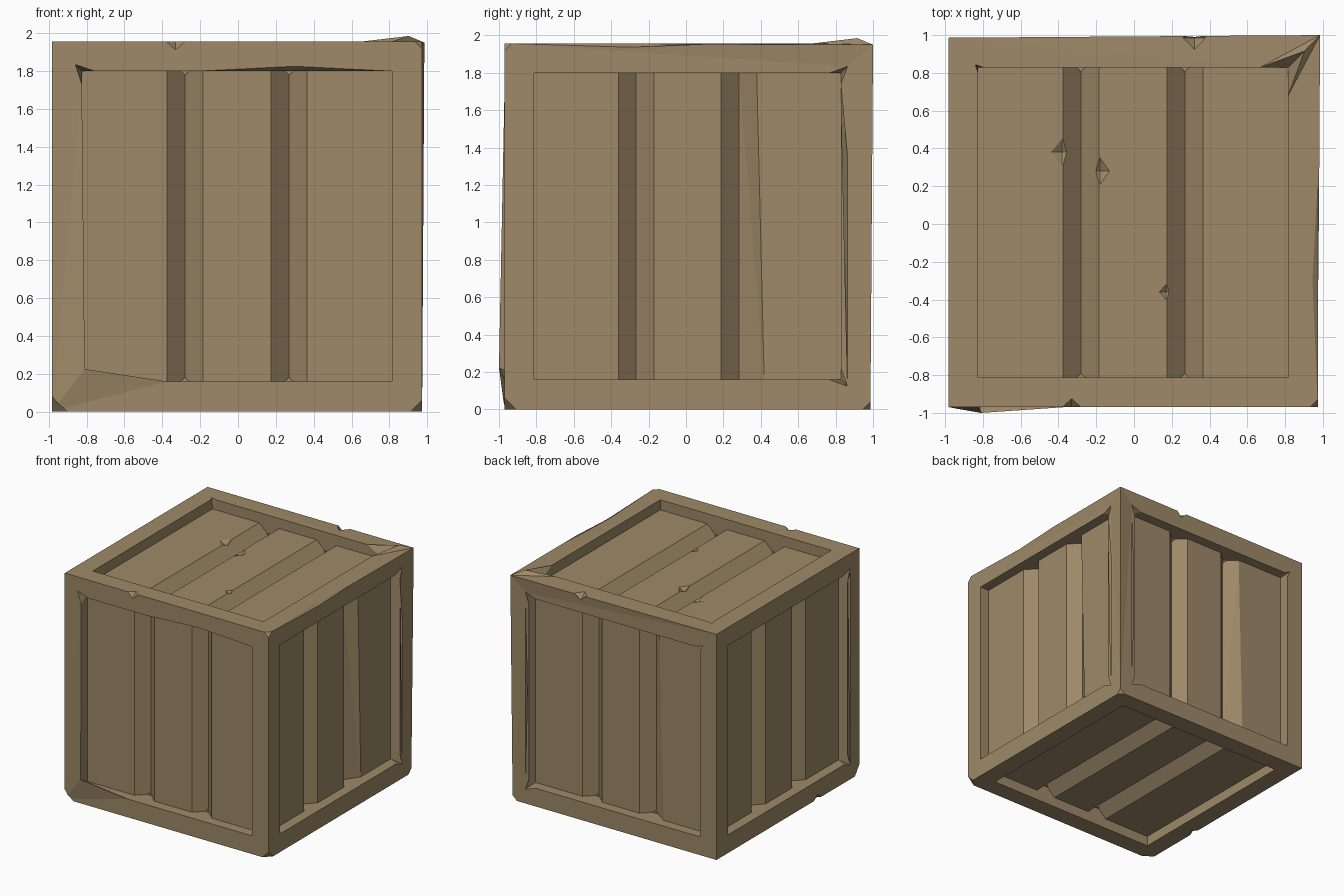
import bpy
import bmesh
from mathutils import Vector, Matrix

if "Cube" in bpy.data.objects:
    bpy.data.objects.remove(bpy.data.objects["Cube"])

CENTRE = Vector((-0.005, 0.008, 0.979))
HALF, OPEN = 0.978, 0.82          # outer half size, half size of each framed opening
RECESS, GROOVE = 0.088, 0.092     # plank depth, extra depth of the grooves
X, Y, Z = Vector((1, 0, 0)), Vector((0, 1, 0)), Vector((0, 0, 1))

# Stations across the planks; the groove bottoms lie deeper
STATIONS = [-OPEN, -0.37, -0.275, -0.18, 0.18, 0.275, 0.37, OPEN]
DEPTHS = [RECESS + (GROOVE if i in (2, 5) else 0) for i in range(8)]

bm = bmesh.new()


def add_side(u, v):
    """One side of the crate: frame, recess walls and grooved planks."""
    w = u.cross(v)

    def point(a, b, depth=0.0):
        return bm.verts.new(CENTRE + u * a + v * b + w * (HALF - depth))

    def row(b, floor):
        return [point(s, b, d if floor else 0) for s, d in zip(STATIONS, DEPTHS)]

    bl, br = point(-HALF, -HALF), point(HALF, -HALF)
    tr, tl = point(HALF, HALF), point(-HALF, HALF)
    low, high = row(-OPEN, False), row(OPEN, False)
    floor_low, floor_high = row(-OPEN, True), row(OPEN, True)
    faces = [[bl, br] + low[::-1], [br, tr, high[-1], low[-1]],
             [tr, tl] + high, [tl, bl, low[0], high[0]],
             [high[0], low[0], floor_low[0], floor_high[0]],
             [low[-1], high[-1], floor_high[-1], floor_low[-1]]]
    for i in range(7):
        j = i + 1
        faces += [[low[i], low[j], floor_low[j], floor_low[i]],
                  [high[j], high[i], floor_high[i], floor_high[j]],
                  [floor_low[i], floor_low[j], floor_high[j], floor_high[i]]]
    for f in faces:
        bm.faces.new(f)


SIDES = {"front": (X, Z), "right": (Y, Z), "back": (-X, Z),
         "left": (-Y, Z), "top": (X, Y), "bottom": (-X, Y)}
for u, v in SIDES.values():
    add_side(u, v)
bmesh.ops.remove_doubles(bm, verts=bm.verts, dist=0.0001)


def nearest(side, a, b, depth=0.0):
    u, v = SIDES[side]
    p = CENTRE + u * a + v * b + u.cross(v) * (HALF - depth)
    return min(bm.verts, key=lambda vert: (vert.co - p).length)


def nick(side, su, sv, shift=0.035, run=0.06, lift=0.0):
    """Pull an inner frame corner outwards, leaving a small splintered notch."""
    vert = nearest(side, su * OPEN, sv * OPEN)
    for edge in [e for e in vert.link_edges if e.calc_length() > 0.4]:
        bmesh.utils.edge_split(edge, vert, run / edge.calc_length())
    u, v = SIDES[side]
    vert.co += (u * su + v * sv) * shift + u.cross(v) * lift


# Splintered inner corners
nick("front", -1, 1, 0.035, 0.07)
nick("right", 1, 1)
nick("right", 1, -1)
nick("back", -1, 1)
nick("back", -1, -1)
nick("back", 1, 1, 0.025, 0.03)
nick("left", 1, 1)
nick("left", 1, -1)
nick("top", -1, 1, 0.015, 0.03)
nick("top", 1, 1, 0.088, 0.15, 0.028)

# Warped frame corners and skewed planks
nearest("front", -OPEN, -OPEN).co = (-0.81, -1.0, 0.225)
nearest("top", HALF, HALF).co = (0.985, 1.0, 1.95)
for side in ("right", "back"):
    nearest(side, 0.37, -OPEN, RECESS).co += SIDES[side][0] * 0.04

bmesh.ops.connect_verts_nonplanar(bm, angle_limit=0.002, faces=bm.faces)
mesh = bpy.data.meshes.new("crate")
bm.to_mesh(mesh)
bm.free()
crate = bpy.data.objects.new("crate", mesh)
bpy.context.collection.objects.link(crate)

# Chips knocked out of corners, edges and planks: (centre, size)
x0, x1 = CENTRE.x - HALF, CENTRE.x + HALF
y0, y1 = CENTRE.y - HALF, CENTRE.y + HALF
z0, z1 = CENTRE.z - HALF, CENTRE.z + HALF
plank = z1 - RECESS
CHIPS = [
    ((x0, y0, z0), (0.08, 0.06, 0.08)), ((x1, y0, z0), (0.06, 0.06, 0.06)),
    ((x1, y0, z1), (0.04, 0.04, 0.04)), ((x1, y1, z0), (0.04, 0.04, 0.04)),
    ((-0.33, y0, z1), (0.05, 0.045, 0.045)), ((0.32, y1, z1), (0.065, 0.065, 0.05)),
    ((x0, -0.4, z0), (0.04, 0.05, 0.04)),
    ((-0.38, 0.38, plank), (0.06, 0.07, 0.03)),
    ((-0.18, 0.28, plank), (0.05, 0.07, 0.03)),
    ((0.17, -0.36, plank), (0.035, 0.04, 0.02)),
    ((0.3, y0, 1.8), (0.5, 0.06, 0.025)),
    ((x1, -0.3, z1), (0.03, 0.66, 0.022)),
]
cut = bmesh.new()
for centre, size in CHIPS:
    bmesh.ops.create_uvsphere(cut, u_segments=4, v_segments=2, radius=1,
                              matrix=Matrix.LocRotScale(Vector(centre), None, Vector(size)))
cut_mesh = bpy.data.meshes.new("chip_cutter")
cut.to_mesh(cut_mesh)
cut.free()
cutter = bpy.data.objects.new("chip_cutter", cut_mesh)
bpy.context.collection.objects.link(cutter)
cutter.hide_render = True

chips = crate.modifiers.new("chips", "BOOLEAN")
chips.operation = "DIFFERENCE"
chips.solver = "EXACT"
chips.use_self = True
chips.object = cutter
bpy.context.view_layer.objects.active = crate
crate.select_set(True)
bpy.ops.object.modifier_apply(modifier="chips")
bpy.data.objects.remove(cutter)

# Weathered wood
wood = bpy.data.materials.new("brown_wood")
wood.use_nodes = True
colour = (0.342, 0.251, 0.138, 1)
wood.diffuse_color = colour
wood.node_tree.nodes["Principled BSDF"].inputs["Base Color"].default_value = colour
crate.data.materials.clear()
crate.data.materials.append(wood)
for poly in crate.data.polygons:
    poly.use_smooth = False
    poly.material_index = 0
